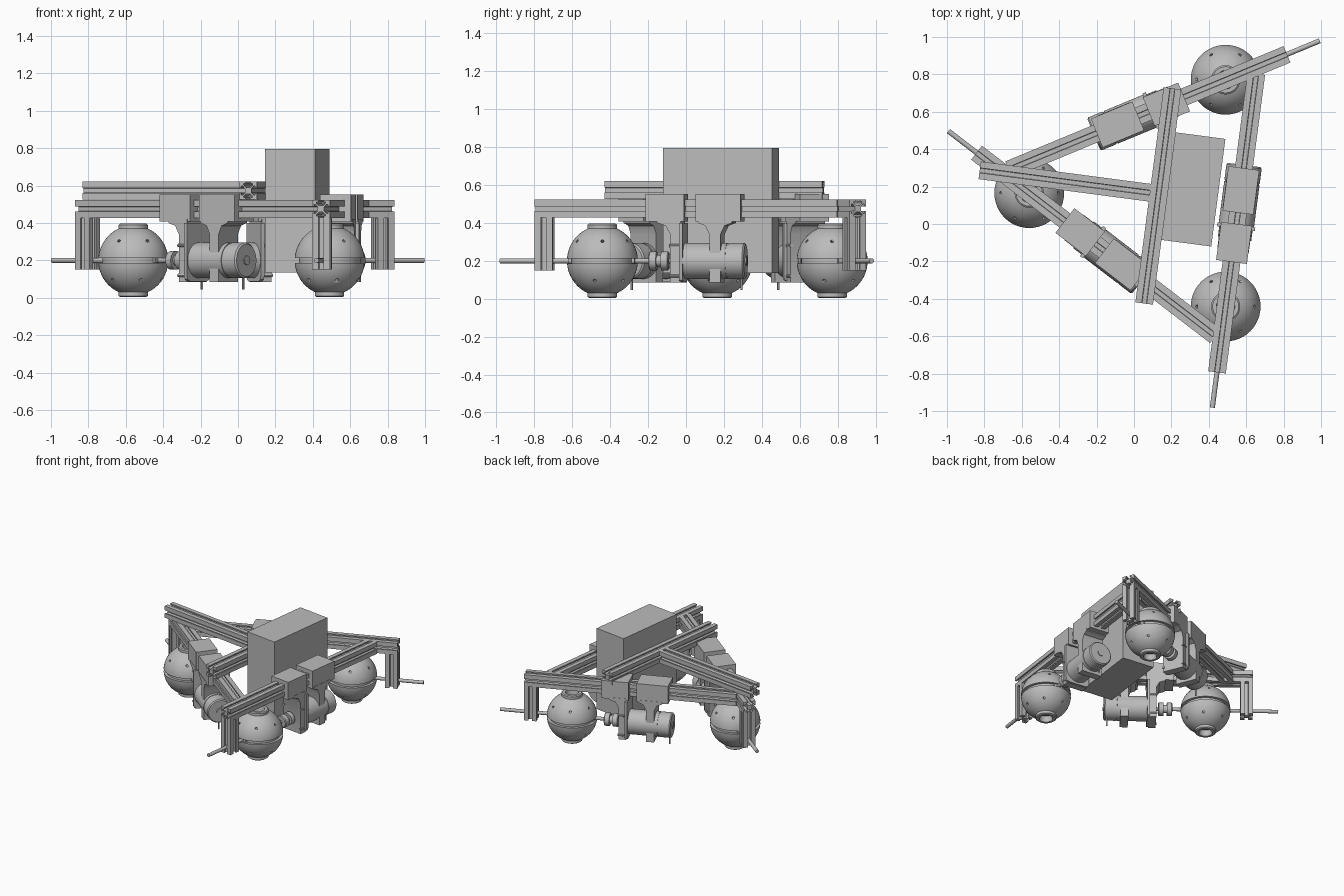
import bpy, bmesh, math
from mathutils import Matrix, Vector

if "Cube" in bpy.data.objects:
    bpy.data.objects.remove(bpy.data.objects["Cube"])

# One grey material for everything
grey = bpy.data.materials.new("light_grey")
grey.use_nodes = True
grey.diffuse_color = (0.5, 0.5, 0.5, 1)
grey.node_tree.nodes["Principled BSDF"].inputs["Base Color"].default_value = (0.5, 0.5, 0.5, 1)

CENTRE = Vector((0.14, 0.165, 0))
BALL_RADIUS, AXLE_Z, BAR = 0.187, 0.2, 0.095
TILT = math.radians(82.5)
ALONG_X = Matrix.Rotation(math.pi / 2, 4, 'Y')


def finish(bm, name):
    """Turn a bmesh into mesh data, smooth but with sharp edges kept."""
    bmesh.ops.remove_doubles(bm, verts=bm.verts, dist=1e-5)
    bmesh.ops.recalc_face_normals(bm, faces=bm.faces)
    for f in bm.faces:
        f.smooth = True
    for e in bm.edges:
        e.smooth = len(e.link_faces) == 2 and e.calc_face_angle(0) < math.radians(30)
    mesh = bpy.data.meshes.new(name)
    bm.to_mesh(mesh)
    bm.free()
    mesh.materials.append(grey)
    return mesh


def place(name, mesh, matrix):
    obj = bpy.data.objects.new(name, mesh)
    bpy.context.collection.objects.link(obj)
    obj.matrix_world = matrix
    return obj


def box(name, size, centre):
    bm = bmesh.new()
    bmesh.ops.create_cube(bm, size=1, matrix=Matrix.Translation(centre) @ Matrix.Diagonal((*size, 1)))
    return finish(bm, name)


def prism(name, points, depth, matrix=Matrix()):
    """Extrude an XY outline upward by depth, then transform it."""
    bm = bmesh.new()
    face = bm.faces.new([bm.verts.new((x, y, 0)) for x, y in points])
    ext = bmesh.ops.extrude_face_region(bm, geom=[face])
    bmesh.ops.translate(bm, vec=(0, 0, depth), verts=[g for g in ext["geom"] if isinstance(g, bmesh.types.BMVert)])
    bm.transform(matrix)
    return finish(bm, name)


def lathe(name, profile, matrix=Matrix(), steps=40):
    """Revolve (radius, height) points about Z, then transform."""
    bm = bmesh.new()
    verts = [bm.verts.new((r, 0, z)) for r, z in profile]
    edges = [bm.edges.new(p) for p in zip(verts, verts[1:])]
    bmesh.ops.spin(bm, geom=verts + edges, axis=(0, 0, 1), cent=(0, 0, 0),
                   angle=math.tau, steps=steps)
    bm.transform(matrix)
    return finish(bm, name)


def rail(name, length, matrix):
    """Slotted square extrusion running along +Z before the transform."""
    h = BAR / 2
    side = [(h, -h), (h, -0.013), (h - 0.01, -0.013), (h - 0.01, -0.024), (h - 0.018, -0.024),
            (h - 0.03, -0.011)]
    side += [(x, -y) for x, y in reversed(side[1:])]
    outline = []
    for k in range(4):
        turn = Matrix.Rotation(k * math.pi / 2, 2)
        outline += [tuple(turn @ Vector(p)) for p in side]
    return prism(name, outline, length, matrix)


def ball_half():
    """Hollow-poled half ball with a collar and six screw holes."""
    top = math.acos(0.078 / BALL_RADIUS)
    low = math.asin(0.013 / BALL_RADIUS)
    arc = [low + (top - low) * i / 12 for i in range(13)]
    profile = [(0, 0.013)] + [(BALL_RADIUS * math.cos(a), BALL_RADIUS * math.sin(a)) for a in arc]
    profile += [(0.078, 0.19), (0.07, 0.196), (0.05, 0.196), (0.042, 0.15), (0, 0.15)]
    half = place("half", lathe("half", profile, steps=48), Matrix())
    bm = bmesh.new()
    for k in range(6):
        m = Matrix.Rotation(math.radians(37.5 + 60 * k), 4, 'Z') @ Matrix.Rotation(math.radians(-34), 4, 'Y')
        m = m @ Matrix.Translation((BALL_RADIUS, 0, 0)) @ ALONG_X
        bmesh.ops.create_cone(bm, cap_ends=True, segments=10, radius1=0.009, radius2=0.009, depth=0.05, matrix=m)
    cutter = place("hole_cutter", finish(bm, "hole_cutter"), Matrix())
    cutter.hide_render = True
    mod = half.modifiers.new("holes", 'BOOLEAN')
    mod.operation, mod.solver, mod.object = 'DIFFERENCE', 'EXACT', cutter
    bpy.context.view_layer.update()
    result = bpy.data.meshes.new_from_object(half.evaluated_get(bpy.context.evaluated_depsgraph_get()))
    result.name = "ball_half"
    for o in (half, cutter):
        bpy.data.objects.remove(o)
    return result


def at(s, z):
    return Matrix.Translation((s, 0, z))


def turned(s, r_profile, name, steps=40):
    """Lathed part on the axle, starting s along the arm."""
    return lathe(name, r_profile, at(s, AXLE_Z) @ ALONG_X, steps)


def bracket(name, s, half, left, right, width):
    """Upright plate with a flared top, outlined in arm/height plane."""
    pts = [(s - half, 0.085), (s + half, 0.085)]
    if right:
        pts += [(s + half, 0.34), (s + half + right * 0.35, 0.385), (s + half + right, 0.4)]
    else:
        pts += [(s + half, 0.4)]
    pts += [(s + half + right, 0.42), (s - half - left, 0.42), (s - half - left, 0.4)]
    pts += [(s - half - left * 0.35, 0.385), (s - half, 0.34)]
    stand = Matrix.Translation((0, width / 2, 0)) @ Matrix.Rotation(math.pi / 2, 4, 'X')
    return prism(name, pts, width, stand)


def face_plate():
    """Rounded square plate carrying the motor."""
    h, c = 0.102, 0.03
    pts = [(-h, -h + c), (-h + c * 0.3, -h + c * 0.3), (-h + c, -h)]
    pts += [(-x, y) for x, y in reversed(pts)]
    pts += [(h, 0.21), (-h, 0.21)]
    # outline x becomes sideways, outline y becomes up
    m = Matrix(((0, 0, 1, 0.42), (1, 0, 0, 0), (0, 1, 0, 0.19), (0, 0, 0, 1)))
    return prism("motor_face_plate", pts, 0.02, m)


# Parts of one arm: local +X runs along the rail, ball centre at the origin
R = 0.095
parts = {
    "arm_rail": rail("arm_rail", 1.61, at(-0.355, 0.475) @ ALONG_X),
    "end_post": rail("end_post", 0.28, at(-0.3075, 0.15)),
    "axle": turned(-0.545, [(0, 0), (0.0135, 0), (0.0135, 0.99), (0, 0.99)], "axle", 16),
    "coupling": turned(0.25, [(0, 0), (0.045, 0), (0.05, 0.005), (0.05, 0.04), (0.03, 0.04), (0.03, 0.065),
                              (0.05, 0.065), (0.05, 0.1), (0.045, 0.105), (0, 0.105)], "coupling", 24),
    "motor": turned(0.435, [(0, 0), (R, 0), (R, 0.23), (R - 0.004, 0.23), (R - 0.004, 0.238), (R, 0.238),
                            (R, 0.32), (R - 0.008, 0.328), (0.025, 0.328), (0.025, 0.334), (0, 0.334)], "motor"),
    "front_clamp": box("front_clamp", (0.205, 0.166, 0.145), (0.343, 0, 0.48)),
    "rear_clamp": box("rear_clamp", (0.24, 0.166, 0.145), (0.626, 0, 0.48)),
    "front_bracket": bracket("front_bracket", 0.4, 0.028, 0.07, 0, 0.17),
    "rear_bracket": bracket("rear_bracket", 0.61, 0.03, 0.06, 0.06, 0.17),
    "motor_face_plate": face_plate(),
    "motor_pin": box("motor_pin", (0.01, 0.01, 0.07), (0.74, 0, 0.08)),
    "ball_core": lathe("ball_core", [(0, -0.014), (0.165, -0.014), (0.165, 0.014), (0, 0.014)], at(0, AXLE_Z)),
    "axle_block": box("axle_block", (0.35, 0.07, 0.024), (0, 0, AXLE_Z)),
}
# Screw heads on the face plate
bm = bmesh.new()
for y in (-0.08, 0.08):
    for z in (-0.08, 0.08):
        bmesh.ops.create_cone(bm, cap_ends=True, segments=10, radius1=0.01, radius2=0.01, depth=0.07,
                              matrix=Matrix.Translation((0.4, y, AXLE_Z + z)) @ ALONG_X)
parts["plate_screws"] = finish(bm, "plate_screws")
half_mesh = ball_half()

# Three arms spaced evenly round the centre
for label, k in (("front", 0), ("back", 1), ("right", 2)):
    turn = k * math.tau / 3
    a = turn - math.pi / 3
    spot = CENTRE + 0.7 * Vector((math.cos(a), math.sin(a), 0))
    frame = Matrix.Translation(spot) @ Matrix.Rotation(turn + TILT, 4, 'Z')
    for name, mesh in parts.items():
        place(f"{label}_{name}", mesh, frame)
    place(f"{label}_ball_upper", half_mesh, frame @ at(0, AXLE_Z))
    place(f"{label}_ball_lower", half_mesh, frame @ at(0, AXLE_Z) @ Matrix.Rotation(math.pi, 4, 'X'))

# Upper cross rails and the tall equipment box
turn = Matrix.Rotation(TILT, 4, 'Z')
cross = Matrix.Translation((0.13, 0.15, 0.573)) @ turn
place("cross_rail", rail("cross_rail", 1.16, at(-0.58, 0) @ ALONG_X), cross)
back = Matrix.Translation((-0.825, 0.287, 0.573)) @ Matrix.Rotation(TILT - math.pi / 2, 4, 'Z')
place("spine_rail", rail("spine_rail", 0.925, ALONG_X), back)
place("equipment_box", box("equipment_box", (0.58, 0.27, 0.66), (0, 0, 0)),
      Matrix.Translation((0.317, 0.185, 0.465)) @ turn)
